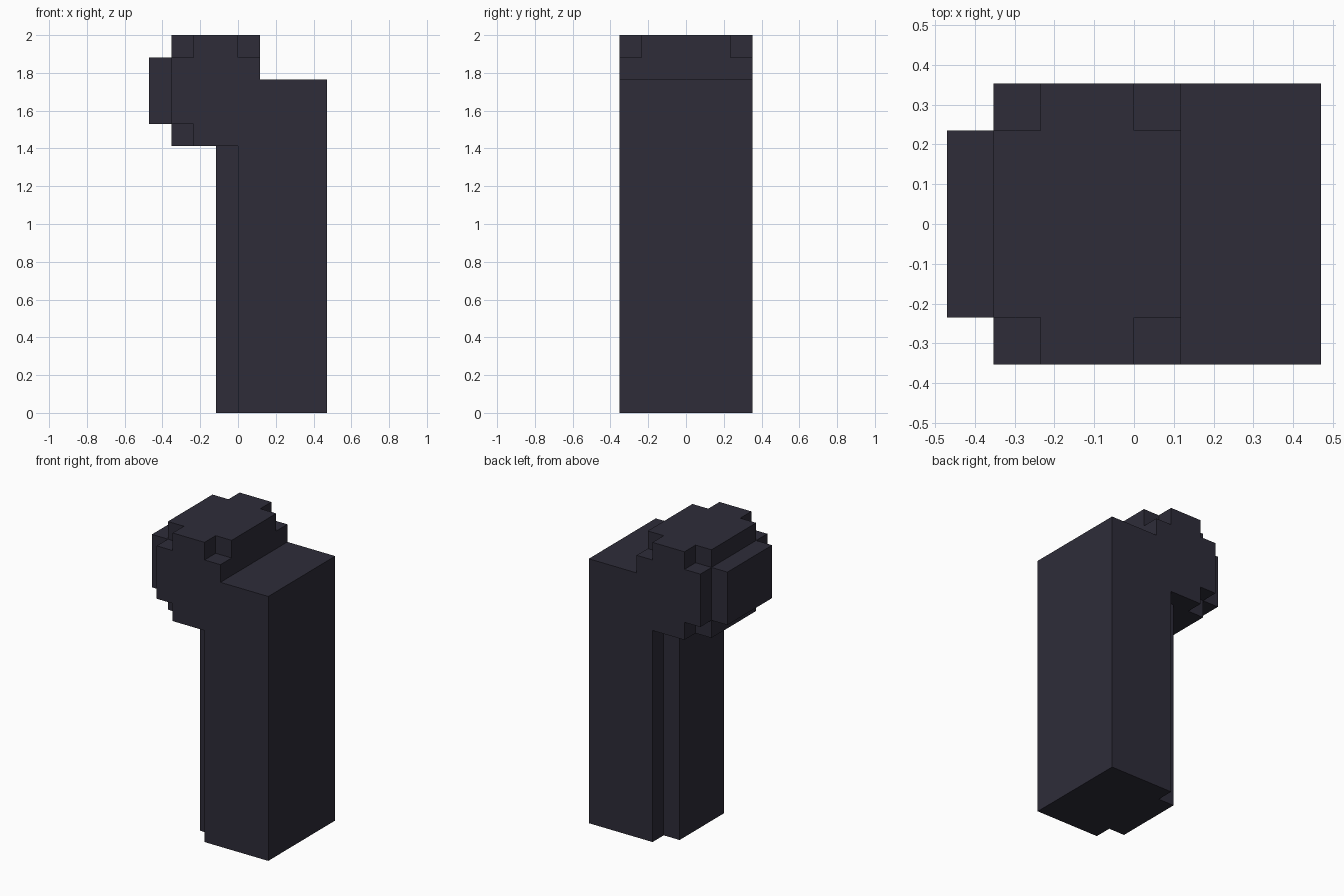
import bpy
import bmesh
from mathutils import Vector

cube = bpy.data.objects.get("Cube")
if cube:
    bpy.data.objects.remove(cube, do_unlink=True)

U = 2 / 17                      # edge of one block
NX, NY = 8, 6                   # footprint in blocks

mat = bpy.data.materials.new("dark slate")
colour = (0.0273, 0.0252, 0.0409, 1)
mat.diffuse_color = colour
mat.use_nodes = True
bsdf = mat.node_tree.nodes["Principled BSDF"]
bsdf.inputs["Base Color"].default_value = colour
bsdf.inputs["Roughness"].default_value = 0.9


def block(x0, x1, y0, y1, z0, z1):
    """Grid cells filled by a box given in block units."""
    return {(x, y, z) for x in range(x0, x1) for y in range(y0, y1) for z in range(z0, z1)}


# Head: box with its exposed corners notched away
head = block(1, 5, 0, 6, 12, 17)
for y in (0, 5):
    head -= {(1, y, 16), (4, y, 16), (1, y, 12)}

post = block(4, 8, 0, 6, 0, 15)
spine = block(3, 4, 1, 5, 0, 12)
snout = block(0, 1, 1, 5, 13, 16)
cells = post | spine | head | snout


def build_shell(name, cells):
    """One seamless outer skin around the cells, with flat areas merged."""
    bm = bmesh.new()
    verts = {}

    def vert(p):
        if p not in verts:
            verts[p] = bm.verts.new(((p[0] - NX / 2) * U, (p[1] - NY / 2) * U, p[2] * U))
        return verts[p]

    for cell in cells:
        for axis in range(3):
            for side in (0, 1):
                near = list(cell)
                near[axis] += 2 * side - 1
                if tuple(near) in cells:
                    continue
                corners = []
                for a, b in ((0, 0), (1, 0), (1, 1), (0, 1)):
                    p = list(cell)
                    p[axis] += side
                    p[(axis + 1) % 3] += a
                    p[(axis + 2) % 3] += b
                    corners.append(vert(tuple(p)))
                bm.faces.new(corners if side else corners[::-1])
    bmesh.ops.dissolve_limit(bm, angle_limit=0.01, verts=bm.verts[:], edges=bm.edges[:])
    mesh = bpy.data.meshes.new(name)
    bm.to_mesh(mesh)
    bm.free()
    mesh.materials.append(mat)
    obj = bpy.data.objects.new(name, mesh)
    bpy.context.collection.objects.link(obj)
    return obj


build_shell("post_with_head", cells)
